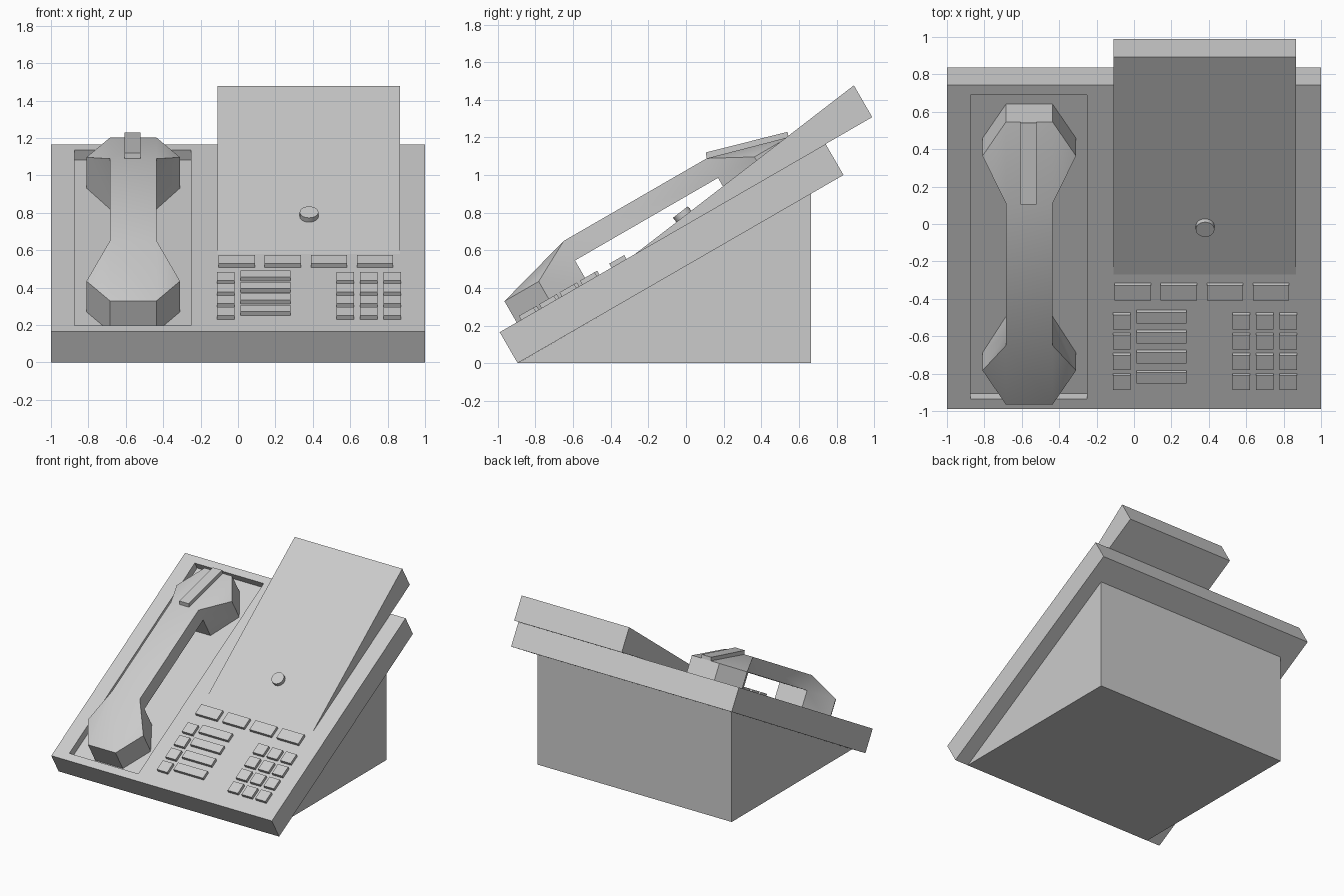
import bpy, bmesh, math
from mathutils import Matrix

if "Cube" in bpy.data.objects:
    bpy.data.objects.remove(bpy.data.objects["Cube"])

# Sloped frame: local x = across, y = up the slope, z = out of the panel
PANEL = Matrix.Translation((0, -0.99, 0.165)) @ Matrix.Rotation(math.radians(30), 4, 'X')
THICK = 0.19

grey = bpy.data.materials.new("light_grey")
grey.diffuse_color = (0.6, 0.6, 0.6, 1)
grey.use_nodes = True
grey.node_tree.nodes["Principled BSDF"].inputs["Base Color"].default_value = grey.diffuse_color


def finish(name, bm, matrix=PANEL, smooth=False):
    bmesh.ops.recalc_face_normals(bm, faces=bm.faces)
    me = bpy.data.meshes.new(name)
    bm.to_mesh(me)
    bm.free()
    ob = bpy.data.objects.new(name, me)
    bpy.context.collection.objects.link(ob)
    ob.matrix_world = matrix
    me.materials.append(grey)
    if smooth:
        bpy.ops.object.select_all(action='DESELECT')
        ob.select_set(True)
        bpy.context.view_layer.objects.active = ob
        bpy.ops.object.shade_smooth_by_angle(angle=math.radians(30))
    return ob


def prism(name, x0, x1, profile, matrix=PANEL):
    """Extrude a (y, z) profile from x0 to x1."""
    bm = bmesh.new()
    a = [bm.verts.new((x0, y, z)) for y, z in profile]
    b = [bm.verts.new((x1, y, z)) for y, z in profile]
    bm.faces.new(a)
    bm.faces.new(b)
    n = len(profile)
    for i in range(n):
        j = (i + 1) % n
        bm.faces.new((a[i], a[j], b[j], b[i]))
    return finish(name, bm, matrix)


def block(name, x0, x1, y0, y1, z0, z1):
    return prism(name, x0, x1, [(y0, z0), (y1, z0), (y1, z1), (y0, z1)])


# Base wedge under the panel
prism("base", -0.88, 0.88, [(-0.895, 0), (0.665, 0), (0.665, 0.902)], Matrix())

# Panel with a shallow handset recess
panel = block("panel", -1, 1, 0, 2, -THICK, 0)
cutter = block("recess_cutter", -0.875, -0.25, 0.0635, 1.94, -0.06, 0.1)
cutter.hide_render = True
cutter.hide_set(True)
cut = panel.modifiers.new("recess", 'BOOLEAN')
cut.operation = 'DIFFERENCE'
cut.solver = 'EXACT'
cut.object = cutter

# Raised wedge that overhangs the back of the panel
prism("raised_wedge", -0.11, 0.865, [(0.83, 0), (2.286, 0), (2.286, 0.195)])

# Round button on the wedge
bm = bmesh.new()
bmesh.ops.create_cone(bm, cap_ends=True, segments=24, radius1=0.05, radius2=0.05, depth=0.06)
tilt = math.atan2(0.195, 1.456)
at = PANEL @ Matrix.Translation((0.38, 1.155, 0.043)) @ Matrix.Rotation(tilt, 4, 'X')
finish("round_button", bm, at, True)

# Keys
KEY = 0.024
for i in range(4):
    x = -0.103 + 0.246 * i
    block("wide_key", x, x + 0.195, 0.686, 0.778, 0, KEY)
    y = 0.506 - 0.125 * i
    for x in (-0.113, 0.527, 0.653, 0.778):
        block("small_key", x, x + 0.093, y, y + 0.09, 0, KEY)
    y = 0.543 - 0.124 * i
    block("long_key", 0.013, 0.28, y, y + 0.069, 0, KEY)

# Handset: handle with a six-sided cup at each end
CX, MID, TOP, RIM, FLOOR = -0.56, 0.976, 0.25, 0.13, -0.06
bm = bmesh.new()


def ring(s):
    """One cup, s = -1 at the lower end and +1 at the upper end."""
    def v(x, d, z):
        return bm.verts.new((CX + x, MID + s * d, z))
    inner, wide, outer = 0.439, 0.662, 0.872
    top = [v(-0.125, inner, TOP), v(0.125, inner, TOP)]
    under = [v(-0.125, inner, RIM), v(0.125, inner, RIM)]
    plan = ((0.25, wide), (0.125, outer), (-0.125, outer), (-0.25, wide))
    rim = [v(x, d, RIM) for x, d in plan]
    low = [v(x, d, FLOOR) for x, d in plan]
    foot = [v(-0.125, inner, FLOOR), v(0.125, inner, FLOOR)]
    # tapered top
    bm.faces.new((top[0], top[1], rim[1], rim[2]))
    bm.faces.new((top[1], rim[0], rim[1]))
    bm.faces.new((top[0], rim[2], rim[3]))
    # outer walls, floor and inner walls
    for i in range(3):
        bm.faces.new((rim[i], rim[i + 1], low[i + 1], low[i]))
    bm.faces.new((foot[0], foot[1], *low))
    bm.faces.new((under[0], under[1], foot[1], foot[0]))
    bm.faces.new((top[1], under[1], foot[1], low[0], rim[0]))
    bm.faces.new((top[0], under[0], foot[0], low[3], rim[3]))
    return top[0], top[1], under[1], under[0]


lower, upper = ring(-1), ring(1)
for i in range(4):
    j = (i + 1) % 4
    bm.faces.new((lower[i], lower[j], upper[j], upper[i]))
finish("handset", bm, PANEL, True)

# Raised strip on the upper cup
prism("handset_strip", -0.607, -0.52,
      [(1.415, 0.25), (1.848, 0.13), (1.857, 0.157), (1.426, 0.28)])
